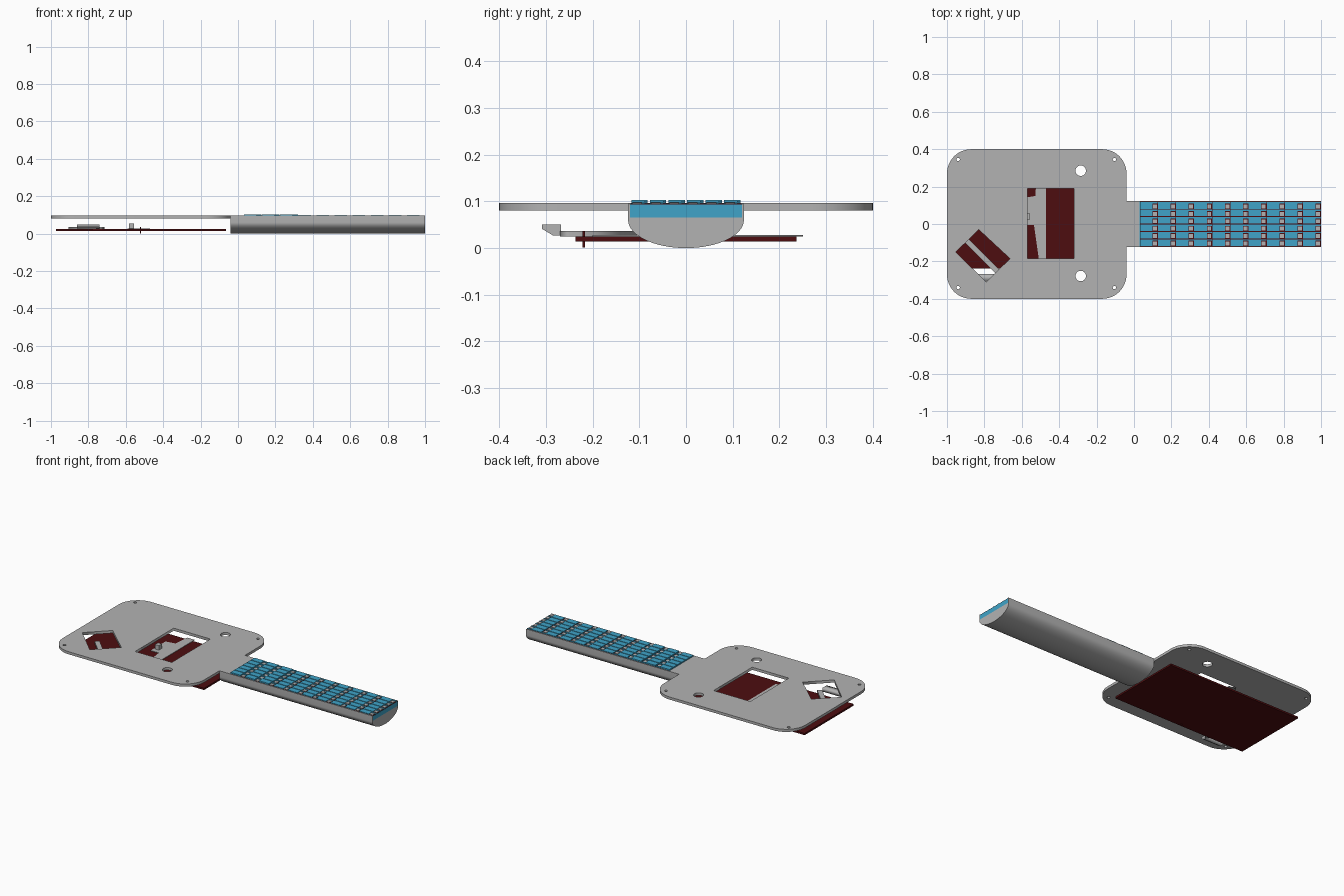
import bpy, bmesh, math
from mathutils import Matrix, Vector

if "Cube" in bpy.data.objects:
    bpy.data.objects.remove(bpy.data.objects["Cube"])


def material(name, rgb):
    m = bpy.data.materials.new(name)
    m.diffuse_color = (*rgb, 1)
    m.use_nodes = True
    m.node_tree.nodes["Principled BSDF"].inputs["Base Color"].default_value = m.diffuse_color
    return m


GREY = material("grey_plastic", (0.45, 0.45, 0.45))
BLUE = material("blue_keys", (0.05, 0.37, 0.58))
RED = material("dark_red_board", (0.075, 0.004, 0.005))


def add_object(name, mesh, mat, smooth=False):
    ob = bpy.data.objects.new(name, mesh)
    bpy.context.collection.objects.link(ob)
    mesh.materials.clear()
    mesh.materials.append(mat)
    if smooth:
        bpy.ops.object.select_all(action='DESELECT')
        ob.select_set(True)
        bpy.context.view_layer.objects.active = ob
        bpy.ops.object.shade_smooth_by_angle(angle=math.radians(30))
    return ob


def boxes(name, bounds, mat):
    """One object made of boxes given as (x0, x1, y0, y1, z0, z1)."""
    bm = bmesh.new()
    for x0, x1, y0, y1, z0, z1 in bounds:
        m = (Matrix.Translation(((x0 + x1) / 2, (y0 + y1) / 2, (z0 + z1) / 2))
             @ Matrix.Diagonal((x1 - x0, y1 - y0, z1 - z0, 1)))
        bmesh.ops.create_cube(bm, size=1, matrix=m)
    me = bpy.data.meshes.new(name)
    bm.to_mesh(me)
    bm.free()
    return add_object(name, me, mat)


def prism(name, outlines, low, high, mat, axis='z', smooth=False):
    """Extrude a 2D outline; further outlines become holes."""
    cu = bpy.data.curves.new(name, 'CURVE')
    cu.dimensions = '2D'
    cu.fill_mode = 'BOTH'
    cu.extrude = (high - low) / 2
    for pts in outlines:
        sp = cu.splines.new('POLY')
        sp.points.add(len(pts) - 1)
        for p, (u, v) in zip(sp.points, pts):
            p.co = (u, v, 0, 1)
        sp.use_cyclic_u = True
    tmp = bpy.data.objects.new("tmp", cu)
    bpy.context.collection.objects.link(tmp)
    dg = bpy.context.evaluated_depsgraph_get()
    me = bpy.data.meshes.new_from_object(tmp.evaluated_get(dg))
    bpy.data.objects.remove(tmp)
    me.transform(Matrix.Translation((0, 0, (low + high) / 2)))
    if axis == 'x':  # (u, v, w) -> (w, u, v)
        me.transform(Matrix(((0, 0, 1, 0), (1, 0, 0, 0), (0, 1, 0, 0), (0, 0, 0, 1))))
    bm = bmesh.new()
    bm.from_mesh(me)
    bmesh.ops.remove_doubles(bm, verts=bm.verts, dist=1e-5)
    bmesh.ops.recalc_face_normals(bm, faces=bm.faces)
    bm.to_mesh(me)
    bm.free()
    me.name = name
    return add_object(name, me, mat, smooth)


def arc(cx, cy, rx, ry, a0, a1, n):
    return [(cx + rx * math.cos(math.radians(a0 + (a1 - a0) * i / n)),
             cy + ry * math.sin(math.radians(a0 + (a1 - a0) * i / n))) for i in range(n + 1)]


def circle(cx, cy, r, n=24):
    return arc(cx, cy, r, r, 0, 360, n)[:-1]


# Body top plate with rounded corners, windows, strap holes and screw holes
R = 0.13
plate = []
for cx, cy, a in ((-0.04 - R, 0.4 - R, 0), (-1 + R, 0.4 - R, 90),
                  (-1 + R, -0.4 + R, 180), (-0.04 - R, -0.4 + R, 270)):
    plate += arc(cx, cy, R, R, a, a + 90, 12)
main_window = [(-0.57, -0.185), (-0.32, -0.185), (-0.32, 0.19), (-0.57, 0.19)]
slanted_window = [(-0.83, -0.03), (-0.663, -0.185), (-0.79, -0.31), (-0.953, -0.15)]
holes = [circle(-0.285, 0.285, 0.028), circle(-0.285, -0.278, 0.028)]
holes += [circle(x, y, 0.009, 12) for x in (-0.94, -0.105) for y in (-0.34, 0.345)]
prism("body_plate", [plate, main_window, slanted_window] + holes, 0.08, 0.096, GREY)

# Neck: solid heel, then a round-backed channel
back = arc(0, 0.06, 0.124, 0.06, 180, 360, 32)
prism("neck_heel", [[(-0.124, 0.096)] + back + [(0.124, 0.096)]], -0.04, 0.03, GREY, 'x', True)
prism("neck_channel", [[(-0.12, 0.096), (-0.124, 0.096)] + back +
                       [(0.124, 0.096), (0.12, 0.096), (0.12, 0.065), (-0.12, 0.065)]],
      0.03, 1.0, GREY, 'x', True)

# Fingerboard: blue slab, dark board on top, rows of keys and grey contacts
boxes("fingerboard_slab", [(0.03, 1.0, -0.12, 0.12, 0.065, 0.093)], BLUE)
boxes("fingerboard_circuit", [(0.032, 0.999, -0.119, 0.119, 0.093, 0.095)], RED)
keys, contacts = [], []
for col in range(10):
    x = 0.031 + col * 0.097
    top = 0.103 if col < 3 else 0.099
    for row in range(6):
        y = -0.119 + row * 0.0397
        keys.append((x, x + 0.067, y + 0.002, y + 0.037, 0.094, top))
        keys.append((x + 0.067, x + 0.095, y + 0.03, y + 0.037, 0.094, top - 0.002))
        contacts.append((x + 0.07, x + 0.091, y + 0.004, y + 0.025, 0.094, 0.098))
boxes("fret_keys", keys, BLUE)
boxes("key_contacts", contacts, GREY)

# Main circuit board hanging under the body plate, with a pin through it
boxes("main_board", [(-0.972, -0.065, -0.237, 0.237, 0.014, 0.025)], RED)
boxes("board_pin", [(-0.524, -0.518, -0.222, -0.216, 0.001, 0.036)], RED)

# Thin strummer plate on the board and its block
prism("strummer_plate", [[(-0.47, -0.2), (-0.47, 0.25), (-0.52, 0.25), (-0.528, 0.15),
                          (-0.59, 0.14), (-0.59, -0.005), (-0.535, -0.005), (-0.507, -0.2)]],
      0.025, 0.028, GREY)
boxes("strummer_block", [(-0.582, -0.555, 0.025, 0.055, 0.028, 0.055)], GREY)

# Slanted lever seen through the corner window
prism("lever_bar", [[(-0.905, -0.1), (-0.885, -0.08), (-0.715, -0.25), (-0.735, -0.27)]],
      0.025, 0.036, GREY)
prism("lever_paddle", [[(-0.308, 0.05), (-0.308, 0.041), (-0.285, 0.027),
                        (-0.268, 0.027), (-0.268, 0.05)]], -0.86, -0.74, GREY, 'x')
